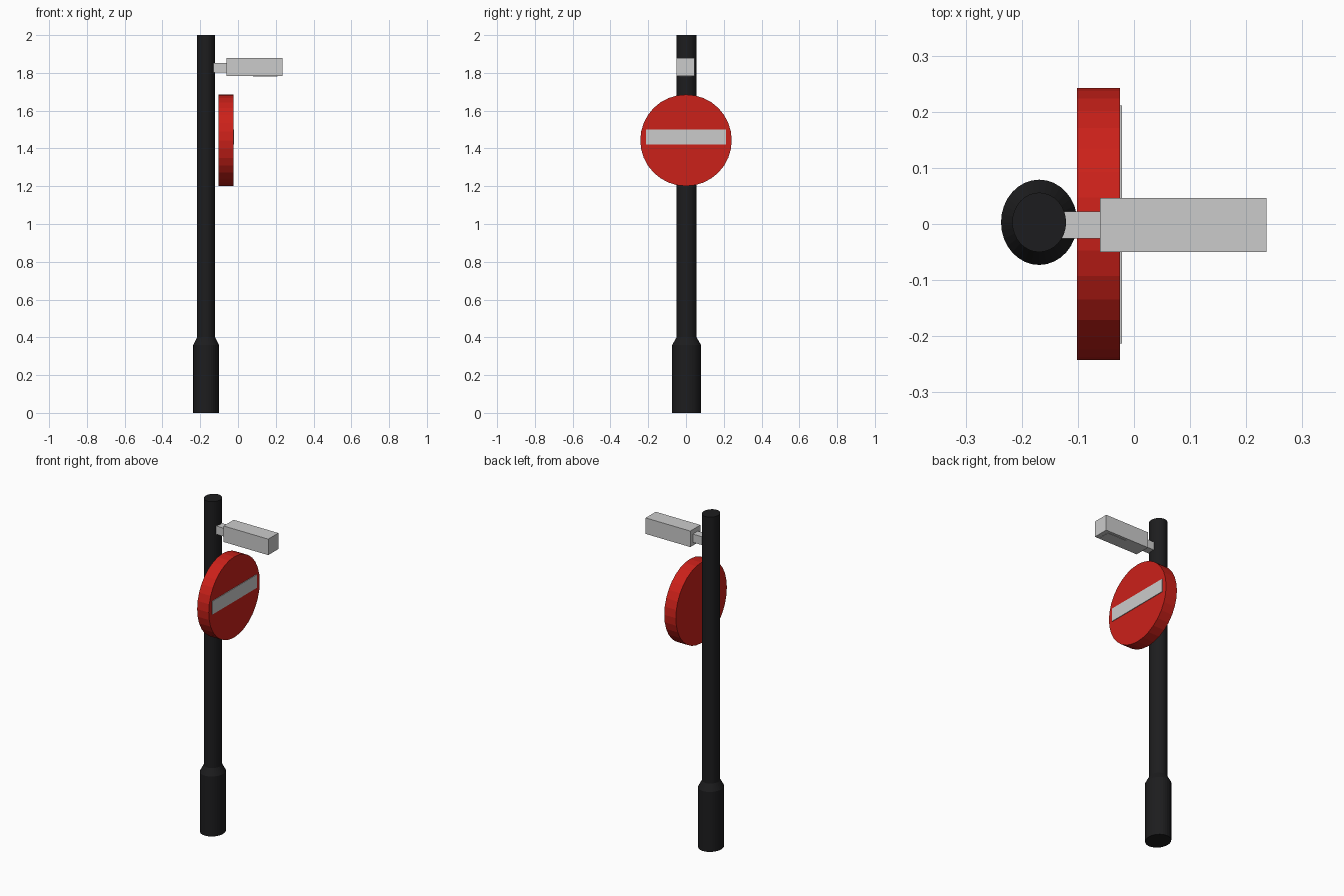
import bpy, bmesh, math
from mathutils import Matrix

if "Cube" in bpy.data.objects:
    bpy.data.objects.remove(bpy.data.objects["Cube"])


def material(name, colour):
    m = bpy.data.materials.new(name)
    m.diffuse_color = (*colour, 1)
    m.use_nodes = True
    m.node_tree.nodes["Principled BSDF"].inputs["Base Color"].default_value = m.diffuse_color
    return m


black = material("black_paint", (0.012, 0.012, 0.013))
red = material("red_paint", (0.6, 0.015, 0.01))
lens = material("lamp_lens", (0.8, 0.8, 0.8))


def finish(name, bm, mat=None):
    bmesh.ops.recalc_face_normals(bm, faces=bm.faces[:])
    me = bpy.data.meshes.new(name)
    bm.to_mesh(me)
    bm.free()
    ob = bpy.data.objects.new(name, me)
    bpy.context.collection.objects.link(ob)
    if mat:
        me.materials.append(mat)
    return ob


def box(name, lo, hi, mat=None):
    bm = bmesh.new()
    bmesh.ops.create_cube(bm, size=1)
    for v in bm.verts:
        v.co = [(a + b) / 2 + c * (b - a) for a, b, c in zip(lo, hi, v.co)]
    return finish(name, bm, mat)


# Pole: thick base, short taper, slim shaft
bm = bmesh.new()
rings = []
for z, rx, ry in [(0, 0.068, 0.076), (0.36, 0.068, 0.076), (0.40, 0.048, 0.053), (2, 0.048, 0.053)]:
    rings.append([bm.verts.new((-0.169 + rx * math.cos(i * math.tau / 32),
                                0.003 + ry * math.sin(i * math.tau / 32), z)) for i in range(32)])
for a, b in zip(rings, rings[1:]):
    for i in range(32):
        j = (i + 1) % 32
        bm.faces.new((a[i], a[j], b[j], b[i]))
bm.faces.new(rings[0])
bm.faces.new(rings[-1])
finish("pole", bm, black)

# Round sign facing +x
bm = bmesh.new()
bmesh.ops.create_cone(bm, cap_ends=True, segments=32, radius1=0.242, radius2=0.242, depth=0.077,
                      matrix=Matrix.Translation((-0.0635, 0, 1.443)) @ Matrix.Rotation(math.pi / 2, 4, 'Y'))
finish("sign_disc", bm, red)
box("sign_bar", (-0.04, -0.213, 1.42), (-0.021, 0.211, 1.50))

# Lamp arm, housing and underside lens
box("lamp_arm", (-0.13, -0.026, 1.803), (-0.055, 0.022, 1.853))
box("lamp_housing", (-0.061, -0.05, 1.784), (0.236, 0.046, 1.88))
box("lamp_lens", (0.08, -0.034, 1.782), (0.21, 0.03, 1.80), lens)
